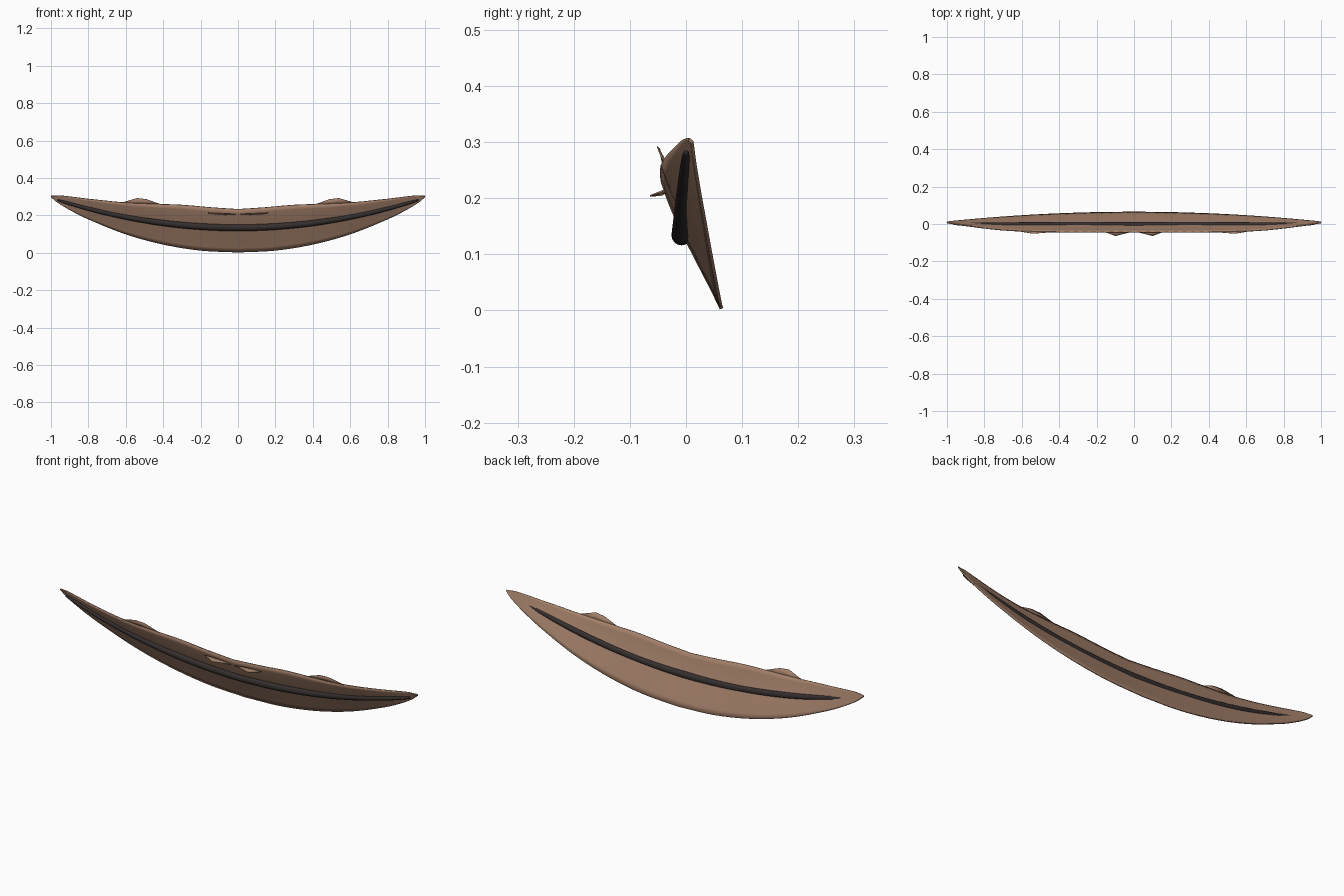
import bpy, bmesh, math

if "Cube" in bpy.data.objects:
    bpy.data.objects.remove(bpy.data.objects["Cube"])

def material(name, col):
    m = bpy.data.materials.new(name)
    m.diffuse_color = (*col, 1)
    m.use_nodes = True
    m.node_tree.nodes["Principled BSDF"].inputs["Base Color"].default_value = m.diffuse_color
    return m

skin = material("skin", (0.36, 0.21, 0.14))
dark = material("dark", (0.035, 0.027, 0.027))

def interp(pts, x):
    # smooth (Catmull-Rom style Hermite) lookup in a table of (x, value)
    n = len(pts)
    i = max(j for j in range(n - 1) if pts[j][0] <= x + 1e-9)
    def slope(j):
        a, b = pts[max(j - 1, 0)], pts[min(j + 1, n - 1)]
        return (b[1] - a[1]) / (b[0] - a[0])
    h = pts[i + 1][0] - pts[i][0]
    t = (x - pts[i][0]) / h
    m0, m1 = slope(i) * h, slope(i + 1) * h
    return ((2*t**3 - 3*t*t + 1) * pts[i][1] + (t**3 - 2*t*t + t) * m0
            + (3*t*t - 2*t**3) * pts[i + 1][1] + (t**3 - t*t) * m1)

LOW_Z = [(0, .003), (.2, .013), (.4, .045), (.6, .1), (.8, .18), (.9, .23), (.97, .273), (1, .3)]
TOP_Z = [(0, .233), (.15, .243), (.3, .256), (.45, .261), (.6, .268), (.8, .288), (.95, .306), (1, .305)]
TOP_Y = [(0, -.043), (.3, -.043), (.5, -.041), (.7, -.032), (.9, -.009), (1, .006)]

def sheet(x, t):
    # point on the leaning crescent: t = 0 lower rim, t = 1 upper rim
    a = abs(x)
    y0, z0 = .063 - .052 * a * a, interp(LOW_Z, a)
    y1, z1 = interp(TOP_Y, a), interp(TOP_Z, a)
    bow = -.01 * t**2 * (1 - t) * 4 * (1 - a)
    return (x, y0 + (y1 - y0) * t + bow, z0 + (z1 - z0) * t)

def make(name, verts, faces, mat, thick=0):
    me = bpy.data.meshes.new(name)
    me.from_pydata(verts, [], faces)
    bm = bmesh.new()
    bm.from_mesh(me)
    bmesh.ops.recalc_face_normals(bm, faces=bm.faces)
    bm.to_mesh(me)
    bm.free()
    me.materials.append(mat)
    ob = bpy.data.objects.new(name, me)
    bpy.context.collection.objects.link(ob)
    if thick:
        s = ob.modifiers.new("thickness", 'SOLIDIFY')
        s.thickness = thick
        s.offset = 0
    bpy.ops.object.select_all(action='DESELECT')
    ob.select_set(True)
    bpy.context.view_layer.objects.active = ob
    bpy.ops.object.shade_smooth_by_angle(angle=math.radians(40))
    return ob

def grid_faces(rows, cols, wrap=False):
    c = cols if wrap else cols - 1
    return [(i*cols + j, i*cols + (j+1) % cols, (i+1)*cols + (j+1) % cols, (i+1)*cols + j)
            for i in range(rows - 1) for j in range(c)]

# Crescent lip shell
N, R = 65, 11
xs = [math.sin(math.pi * (i / (N - 1) - .5)) for i in range(N)]
make("lip_shell", [sheet(x, j / (R - 1)) for x in xs for j in range(R)],
     grid_faces(N, R), skin, .006)

# Dark tapered mouth line
S = 16
verts = []
for i in range(N):
    s = math.sin(math.pi * (i / (N - 1) - .5))
    x = s * .965
    r = .017 * max(1 - s * s, 0) ** .25 * (1 - .3 * s * s) + .001
    z = .134 + .148 * s * s
    y = -.008 + .008 * s * s
    for k in range(S):
        a = 2 * math.pi * k / S
        verts.append((x, y + r * math.cos(a), z + r * math.sin(a)))
faces = grid_faces(N, S, True)
faces += [tuple(range(S)), tuple(range((N - 1) * S, N * S))]
make("mouth_line", verts, faces, dark)

# Small pointed folds along the upper lip
for side in (-1, 1):
    make("rim_fold", [(side * .41, -.041, .258), (side * .49, -.047, .287), (side * .54, -.051, .292),
                      (side * .63, -.036, .266), (side * .52, -.037, .255)],
         [(0, 1, 4), (1, 2, 4), (2, 3, 4)], skin, .002)
    make("centre_fold", [(side * .01, -.042, .206), (side * .1, -.064, .204), (side * .16, -.041, .213),
                         (side * .09, -.036, .21)],
         [(0, 1, 3), (1, 2, 3)], skin, .003)
